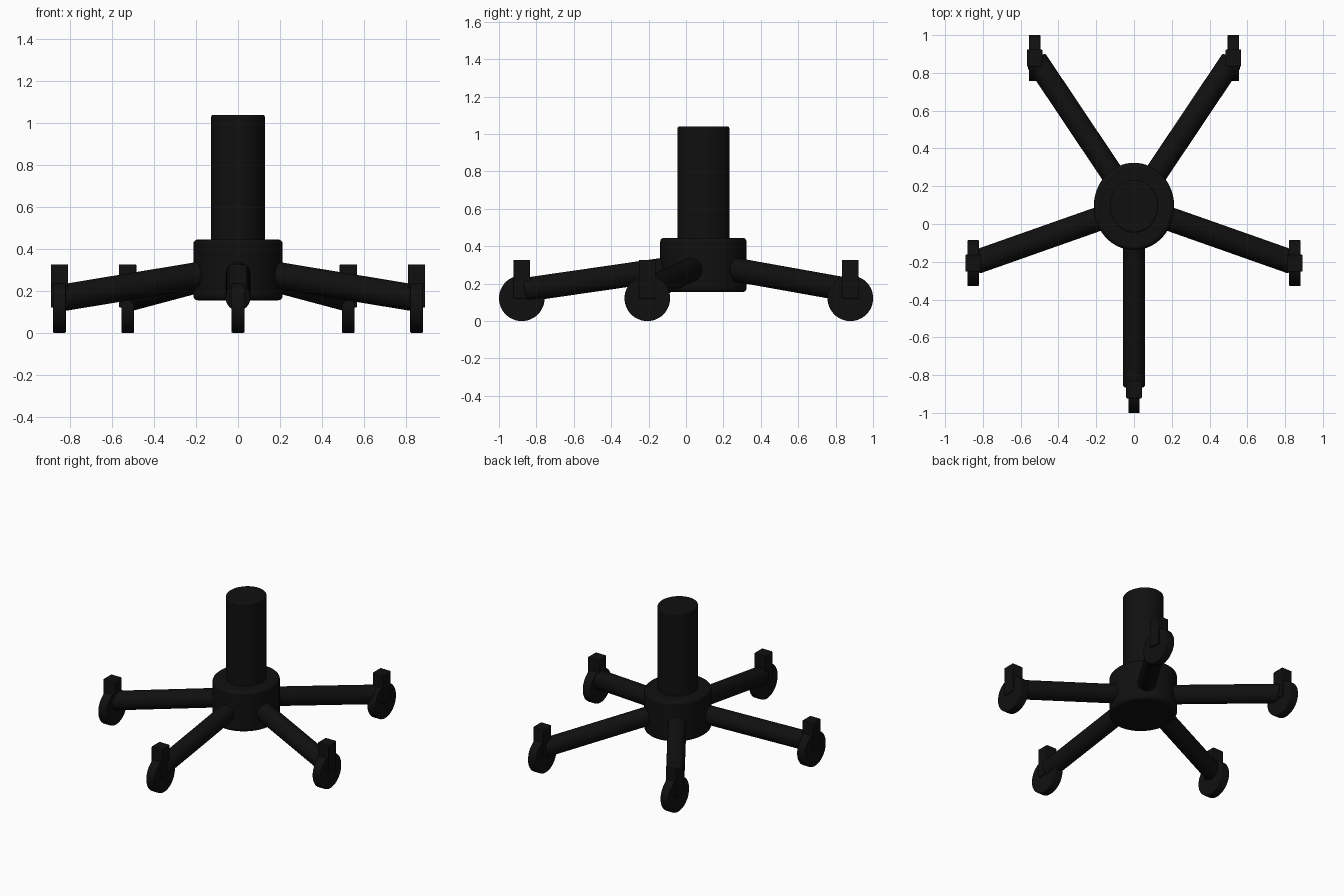
import bpy, bmesh, math
from mathutils import Matrix, Vector

cube = bpy.data.objects.get("Cube")
if cube:
    bpy.data.objects.remove(cube, do_unlink=True)

black = bpy.data.materials.new("matte black")
black.use_nodes = True
tone = (0.005, 0.005, 0.005, 1)
black.diffuse_color = tone
black.node_tree.nodes["Principled BSDF"].inputs["Base Color"].default_value = tone

# The base is a regular five-arm star, slightly narrowed across x
HUB = Vector((0, 0.093, 0))
REACH, WHEEL_R = 0.971, 0.122
FRAME = Matrix.Translation(HUB) @ Matrix.Diagonal((0.922, 1, 1, 1))


def finish(name, bm, bevel):
    bmesh.ops.transform(bm, matrix=FRAME, verts=bm.verts)
    bmesh.ops.recalc_face_normals(bm, faces=bm.faces)
    mesh = bpy.data.meshes.new(name)
    bm.to_mesh(mesh)
    bm.free()
    mesh.materials.append(black)
    obj = bpy.data.objects.new(name, mesh)
    bpy.context.collection.objects.link(obj)
    mod = obj.modifiers.new("soft edge", "BEVEL")
    mod.width, mod.segments = bevel, 3
    mod.limit_method, mod.angle_limit = "ANGLE", math.radians(40)
    bpy.ops.object.select_all(action="DESELECT")
    obj.select_set(True)
    bpy.context.view_layer.objects.active = obj
    bpy.ops.object.shade_smooth_by_angle(angle=math.radians(35))


def rod(name, start, end, radius, bevel, sides=48):
    start, end = Vector(start), Vector(end)
    axis = end - start
    place = Matrix.Translation((start + end) / 2) @ axis.to_track_quat("Z", "Y").to_matrix().to_4x4()
    bm = bmesh.new()
    bmesh.ops.create_cone(bm, cap_ends=True, segments=sides, radius1=radius,
                          radius2=radius, depth=axis.length, matrix=place)
    finish(name, bm, bevel)


def box(name, center, size, bevel):
    bm = bmesh.new()
    bmesh.ops.create_cube(bm, size=1, matrix=Matrix.Translation(center) @ Matrix.Diagonal((*size, 1)))
    finish(name, bm, bevel)


# Central hub and gas-lift column
rod("hub", (0, 0, 0.155), (0, 0, 0.445), 0.231, 0.02, 64)
rod("column", (0, 0, 0.4), (0, 0, 1.04), 0.139, 0.01, 64)

# Sloping arms, each with a stem block and a wheel that rolls along y
names = ["front", "front_left", "back_left", "back_right", "front_right"]
for i, side in enumerate(names):
    a = math.radians(-90 + 72 * i)
    d = Vector((math.cos(a), math.sin(a), 0))
    rod(side + "_arm", d * 0.05 + Vector((0, 0, 0.298)),
        d * 0.956 + Vector((0, 0, 0.167)), 0.064, 0.012, 32)
    tip = d * REACH
    box(side + "_caster_stem", tip + Vector((0, 0, 0.224)), (0.09, 0.09, 0.206), 0.005)
    axle = tip + Vector((0, 0, WHEEL_R))
    half = Vector((0.033, 0, 0))
    rod(side + "_wheel", axle - half, axle + half, WHEEL_R, 0.005)
